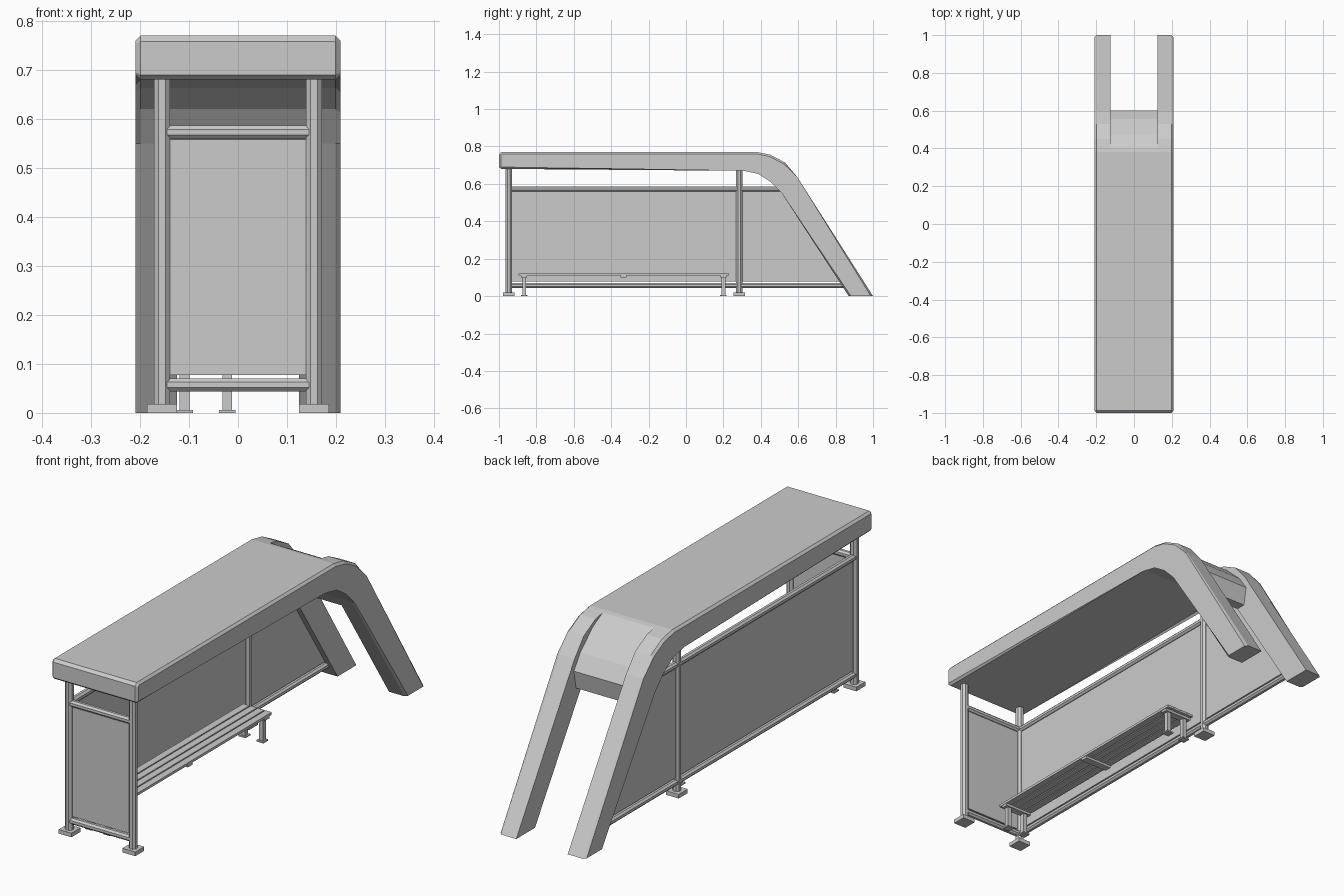
import bpy, bmesh, math
from mathutils import Vector

if "Cube" in bpy.data.objects:
    bpy.data.objects.remove(bpy.data.objects["Cube"])


def finish(name, bm):
    bmesh.ops.recalc_face_normals(bm, faces=bm.faces)
    me = bpy.data.meshes.new(name)
    bm.to_mesh(me)
    bm.free()
    ob = bpy.data.objects.new(name, me)
    bpy.context.collection.objects.link(ob)
    return ob


def extrude_x(name, profile, x0, x1, chamfer=0):
    """Extrude a (y, z) profile along x, optionally chamfering the side rims."""
    bm = bmesh.new()
    a = [bm.verts.new((x0, y, z)) for y, z in profile]
    b = [bm.verts.new((x1, y, z)) for y, z in profile]
    n = len(profile)
    bm.faces.new(a)
    bm.faces.new(b[::-1])
    for i in range(n):
        j = (i + 1) % n
        bm.faces.new((a[i], b[i], b[j], a[j]))
    if chamfer:
        rim = [e for e in bm.edges
               if abs(e.verts[0].co.x - e.verts[1].co.x) < 1e-6
               and max(v.co.z for v in e.verts) > 0.001]
        bmesh.ops.bevel(bm, geom=rim, offset=chamfer, segments=1, affect='EDGES')
    return finish(name, bm)


def box(name, x0, x1, y0, y1, z0, z1):
    return extrude_x(name, [(y0, z0), (y1, z0), (y1, z1), (y0, z1)], x0, x1)


def tube(name, p, q, half):
    """Eight-sided bar between two points, flats facing the axes."""
    p, q = Vector(p), Vector(q)
    bm = bmesh.new()
    bmesh.ops.create_cone(bm, cap_ends=True, segments=8, depth=(q - p).length,
                          radius1=half / math.cos(math.pi / 8),
                          radius2=half / math.cos(math.pi / 8))
    first = min(bm.verts, key=lambda v: v.co.z)
    ang = math.atan2(first.co.y, first.co.x)
    turn = math.pi / 8 - ang % (math.pi / 4)
    for v in bm.verts:
        c, s = math.cos(turn), math.sin(turn)
        v.co = Vector((v.co.x * c - v.co.y * s, v.co.x * s + v.co.y * c, v.co.z))
    rot = Vector((0, 0, 1)).rotation_difference(q - p)
    for v in bm.verts:
        v.co = rot @ v.co + (p + q) / 2
    return finish(name, bm)


# Roof shell that bends down into the two sloping legs
shell = extrude_x("roof_and_legs", [
    (-1, 0.69), (-1, 0.758), (-0.988, 0.77), (0.38, 0.77), (0.45, 0.756),
    (0.53, 0.714), (0.594, 0.638), (1.0, 0), (0.87, 0), (0.512, 0.55),
    (0.457, 0.62), (0.39, 0.663), (0.31, 0.68), (-0.988, 0.68)],
    -0.209, 0.209, 0.01)

# Opening between the legs, leaving a lowered curved lip
cutter = extrude_x("leg_opening_cutter", [
    (0.40, 0.9), (0.40, 0.766), (0.47, 0.728), (0.555, 0.65), (0.60, 0.585),
    (0.585, 0.505), (0.48, 0.505), (0.48, -0.1), (1.1, -0.1), (1.1, 0.9)],
    -0.125, 0.125)
cutter.hide_render = True
cutter.hide_viewport = True
cut = shell.modifiers.new("opening", 'BOOLEAN')
cut.operation = 'DIFFERENCE'
cut.solver = 'EXACT'
cut.object = cutter

# Posts with square base plates
PX, PY, MY = 0.155, -0.948, 0.285
for name, x, y in (("front_left", -PX, PY), ("front_right", PX, PY), ("middle", -PX, MY)):
    tube(name + "_post", (x, y, 0.01), (x, y, 0.69), 0.0165)
    box(name + "_base", x - 0.031, x + 0.031, y - 0.031, y + 0.031, 0, 0.018)

# Rails along the end and the long side
for name, z, end in (("top", 0.573, 0.55), ("bottom", 0.057, 0.88)):
    tube(name + "_end_rail", (-PX, PY, z), (PX, PY, z), 0.0135)
    tube(name + "_side_rail", (-PX, PY, z), (-PX, end, z), 0.0135)

# Glazing panels
Z0, Z1, T = 0.077, 0.558, 0.004
box("end_panel", -PX, PX, PY - T, PY + T, Z0, Z1)
box("side_panel", -PX - T, -PX + T, PY, MY, Z0, Z1)
extrude_x("slanted_side_panel", [(MY, Z0), (0.87, Z0), (0.555, Z1), (MY, Z1)],
          -PX - T, -PX + T)

# Bench slats
for i in range(4):
    x = -0.136 + i * 0.036
    box(f"bench_slat_{i + 1}", x, x + 0.031, -0.895, 0.23, 0.111, 0.122)

# Bench cross bars, legs and feet
for i, y in enumerate((-0.865, -0.333, 0.2)):
    box(f"bench_crossbar_{i + 1}", -0.134, 0.001, y - 0.016, y + 0.016, 0.1, 0.111)
    if i == 1:
        continue
    for x in (-0.109, -0.022):
        box("bench_leg", x - 0.01, x + 0.01, y - 0.01, y + 0.01, 0.005, 0.102)
        box("bench_foot", x - 0.017, x + 0.017, y - 0.017, y + 0.017, 0, 0.006)
